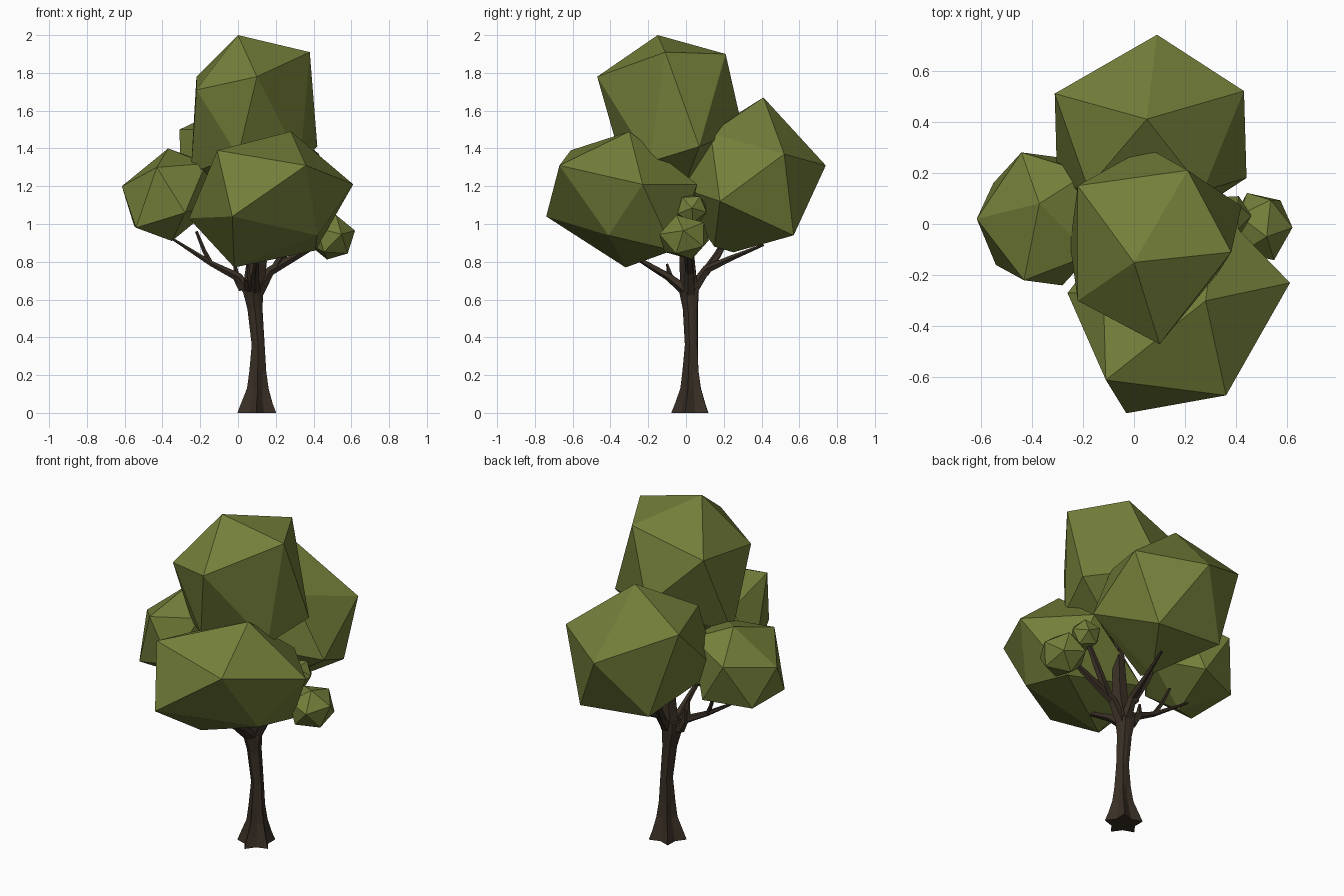
import bpy, bmesh, math
from mathutils import Vector, Matrix


def material(name, rgb):
    m = bpy.data.materials.new(name)
    m.diffuse_color = (*rgb, 1)
    return m


leaf = material("olive_leaf", (0.175, 0.212, 0.042))
bark = material("dark_bark", (0.041, 0.029, 0.019))


def finish(bm, name, mat):
    bmesh.ops.recalc_face_normals(bm, faces=bm.faces)
    me = bpy.data.meshes.new(name)
    bm.to_mesh(me)
    bm.free()
    me.materials.append(mat)
    ob = bpy.data.objects.new(name, me)
    bpy.context.collection.objects.link(ob)
    return ob


def clump(name, centre, points, mirrored):
    """Faceted leaf clump: hull of points; the first few are also reflected through the centre."""
    c = Vector(centre)
    pts = [Vector(p) for p in points]
    pts += [2 * c - p for p in pts[:mirrored]]
    bm = bmesh.new()
    for p in pts:
        bm.verts.new(p)
    bmesh.ops.convex_hull(bm, input=bm.verts)
    loose = [v for v in bm.verts if not v.link_faces]
    bmesh.ops.delete(bm, geom=loose, context='VERTS')
    finish(bm, name, leaf)


def ball(name, centre, scale, turn):
    """Small leaf clump: a turned icosahedron."""
    bm = bmesh.new()
    mat = (Matrix.Translation(centre) @ Matrix.Diagonal((*scale, 1))
           @ Matrix.Rotation(turn, 4, (1, 0.6, 0.3)))
    bmesh.ops.create_icosphere(bm, subdivisions=1, radius=1, matrix=mat)
    finish(bm, name, leaf)


def limb(name, path, sides=5, lobes=None, level=False):
    """Tapered tube through (x, y, z, radius) stations; lobes pinch every other side."""
    bm = bmesh.new()
    pts = [Vector(p[:3]) for p in path]
    rings = []
    for i, p in enumerate(pts):
        d = pts[min(i + 1, len(pts) - 1)] - pts[max(i - 1, 0)]
        d = Vector((0, 0, 1)) if level else d.normalized()
        u = d.cross(Vector((0, 1, 0))).normalized()
        v = d.cross(u)
        ring = []
        for k in range(sides):
            a = 2 * math.pi * k / sides + 0.3
            r = path[i][3] * (lobes[i] if lobes and k % 2 else 1)
            ring.append(bm.verts.new(p + r * (math.cos(a) * u + math.sin(a) * v)))
        rings.append(ring)
    for lo, hi in zip(rings, rings[1:]):
        for k in range(sides):
            n = (k + 1) % sides
            bm.faces.new((lo[k], lo[n], hi[n], hi[k]))
    bm.faces.new(rings[0])
    bm.faces.new(rings[-1])
    finish(bm, name, bark)


# Large leaf clumps
clump("top_leaves", (0.05, -0.085, 1.585),
      [(0, -0.15, 2.0), (0.38, -0.11, 1.91), (0.21, 0.21, 1.90), (0.10, -0.47, 1.78),
       (-0.22, 0.15, 1.78), (-0.22, -0.30, 1.71), (0.42, 0.07, 1.41), (0.33, -0.19, 1.33),
       (0.0, -0.35, 1.36), (-0.25, -0.08, 1.27), (0.05, 0.30, 1.50)], 1)
clump("front_leaves", (0.15, -0.34, 1.125),
      [(0.36, -0.67, 1.31), (-0.11, -0.61, 1.39), (-0.03, -0.74, 1.04), (0.42, -0.41, 0.94),
       (0.28, -0.30, 1.49), (0.61, -0.23, 1.21), (-0.02, -0.32, 0.77), (-0.26, -0.27, 1.03),
       ], 4)
clump("back_leaves", (0.065, 0.33, 1.26),
      [(0.05, 0.41, 1.67), (0.09, 0.74, 1.31), (0.43, 0.52, 1.37), (-0.31, 0.51, 1.50),
       (0.44, 0.18, 1.12), (0.27, 0.13, 1.48), (0.30, 0.57, 0.94), (-0.18, 0.14, 1.50),
       (-0.14, 0.55, 0.98), (0.08, 0.15, 0.88)], 3)
clump("left_leaves", (-0.36, 0.02, 1.155),
      [(-0.37, 0.08, 1.40), (-0.615, 0.02, 1.20), (-0.43, -0.22, 1.30),
       (-0.44, 0.28, 1.25), (-0.18, 0.20, 1.33), (-0.17, -0.12, 1.32)], 6)

# Small leaf clumps on the right
ball("right_leaves", (0.495, -0.01, 0.93), (0.13, 0.145, 0.125), 0.35)
ball("right_sprig", (0.37, 0.03, 1.08), (0.09, 0.09, 0.085), 0.8)

# Trunk with flared roots
limb("trunk", [(0.10, 0.03, 0.0, 0.108), (0.10, 0.03, 0.05, 0.088), (0.105, 0.03, 0.13, 0.060),
               (0.105, 0.028, 0.22, 0.047), (0.107, 0.03, 0.36, 0.036), (0.09, 0.025, 0.55, 0.042),
               (0.08, 0.02, 0.64, 0.056), (0.08, 0.02, 0.70, 0.055)],
     sides=10, lobes=[0.62, 0.62, 0.68, 0.75, 0.9, 0.9, 0.85, 0.8], level=True)

# Main branches reaching into the leaves
limbs = {
    "top_branch": [(0.09, 0.02, 0.66, 0.05), (0.11, 0.01, 0.80, 0.045), (0.10, -0.02, 1.30, 0.02)],
    "left_branch": [(0.07, 0.02, 0.63, 0.035), (0.0, 0.01, 0.72, 0.024),
                    (-0.14, 0.0, 0.79, 0.015), (-0.36, 0.02, 0.93, 0.006)],
    "left_twig": [(-0.14, 0.0, 0.785, 0.014), (-0.18, 0.02, 0.86, 0.011), (-0.22, 0.04, 0.96, 0.008)],
    "left_stub": [(0.03, 0.02, 0.66, 0.03), (-0.01, 0.03, 0.72, 0.02), (-0.015, 0.03, 0.79, 0.006)],
    "right_branch": [(0.10, 0.02, 0.63, 0.035), (0.17, 0.02, 0.75, 0.026),
                     (0.36, 0.01, 0.86, 0.018), (0.48, 0.0, 0.93, 0.008)],
    "right_twig": [(0.20, 0.02, 0.77, 0.024), (0.29, 0.03, 0.92, 0.02), (0.36, 0.03, 1.06, 0.012)],
    "front_branch": [(0.09, 0.01, 0.64, 0.034), (0.09, -0.09, 0.72, 0.022), (0.10, -0.26, 0.82, 0.012)],
    "front_stub": [(0.06, -0.02, 0.66, 0.028), (0.05, -0.08, 0.71, 0.02), (0.05, -0.10, 0.79, 0.006)],
    "back_branch": [(0.09, 0.03, 0.64, 0.034), (0.10, 0.11, 0.76, 0.024),
                    (0.12, 0.24, 0.82, 0.015), (0.15, 0.41, 0.89, 0.007)],
    "back_twig": [(0.09, 0.10, 0.74, 0.024), (0.06, 0.17, 0.84, 0.021), (0.03, 0.23, 0.95, 0.015)],
}
for name, path in limbs.items():
    limb(name, path)
